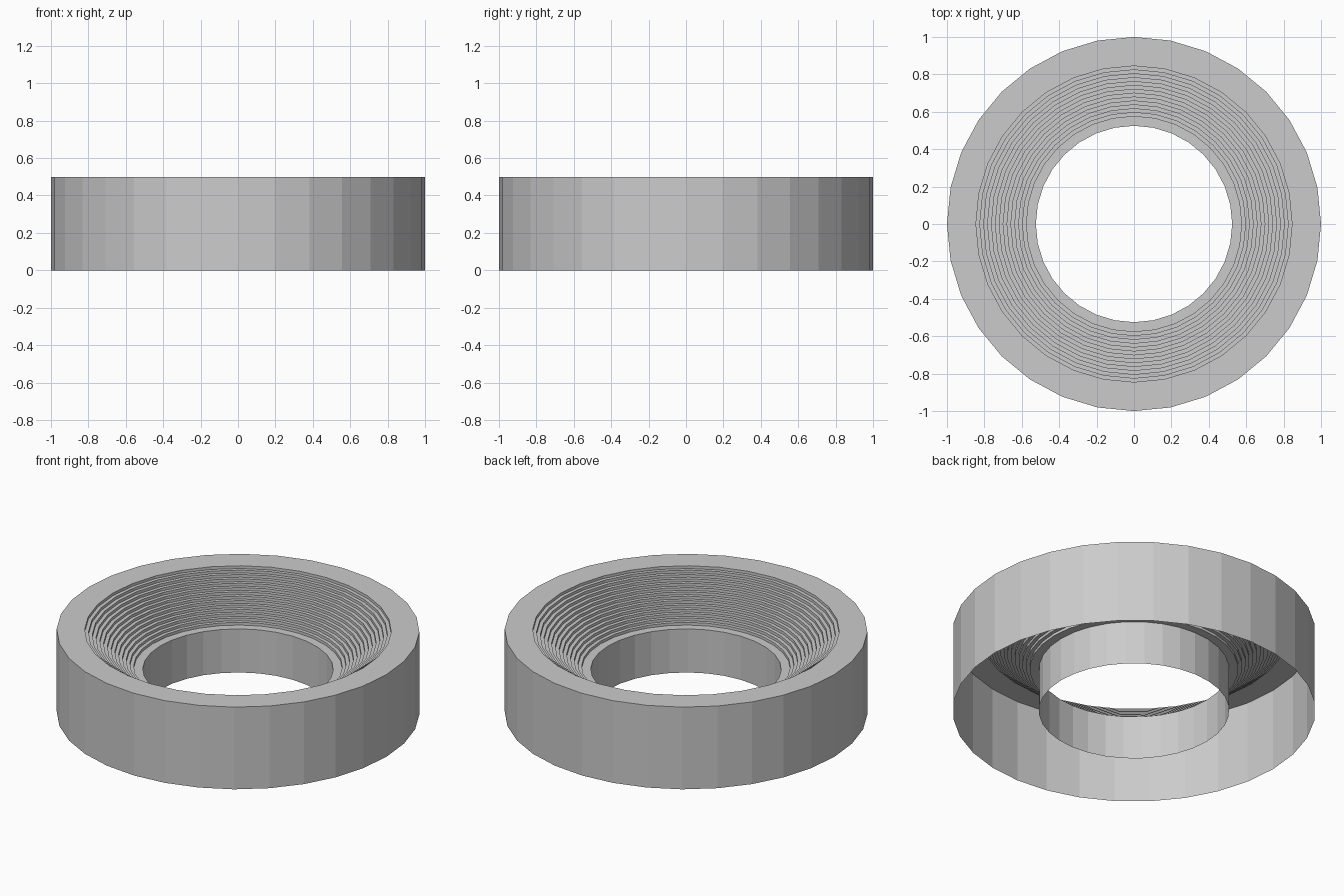
import bpy, bmesh
from math import sin, cos, tau

if "Cube" in bpy.data.objects:
    bpy.data.objects.remove(bpy.data.objects["Cube"])

SEGMENTS = 32
RISERS = 14
R_OUT, R_LIP, R_SHELF, R_HOLE = 1.0, 0.845, 0.575, 0.525
Z_TOP, Z_SHELF = 0.5, 0.265

# Half profile: outer wall, flat rim, stepped slope, shelf, inner wall (open underneath)
profile = [(R_OUT, 0), (R_OUT, Z_TOP), (R_LIP, Z_TOP)]
tread = (R_LIP - R_SHELF) / (RISERS - 1)
rise = (Z_TOP - Z_SHELF) / RISERS
for i in range(RISERS):
    r = R_LIP - i * tread
    z = Z_TOP - (i + 1) * rise
    profile.append((r, z))
    profile.append((r - tread if i < RISERS - 1 else R_HOLE, z))
profile.append((R_HOLE, 0))

# Revolve the profile into faceted rings
bm = bmesh.new()
rings = [[bm.verts.new((r * cos(tau * k / SEGMENTS), r * sin(tau * k / SEGMENTS), z))
          for k in range(SEGMENTS)] for r, z in profile]
for a, b in zip(rings, rings[1:]):
    for k in range(SEGMENTS):
        n = (k + 1) % SEGMENTS
        bm.faces.new((a[k], a[n], b[n], b[k]))

mesh = bpy.data.meshes.new("stepped_ring")
bm.to_mesh(mesh)
bm.free()
ring = bpy.data.objects.new("stepped_ring", mesh)
bpy.context.collection.objects.link(ring)
